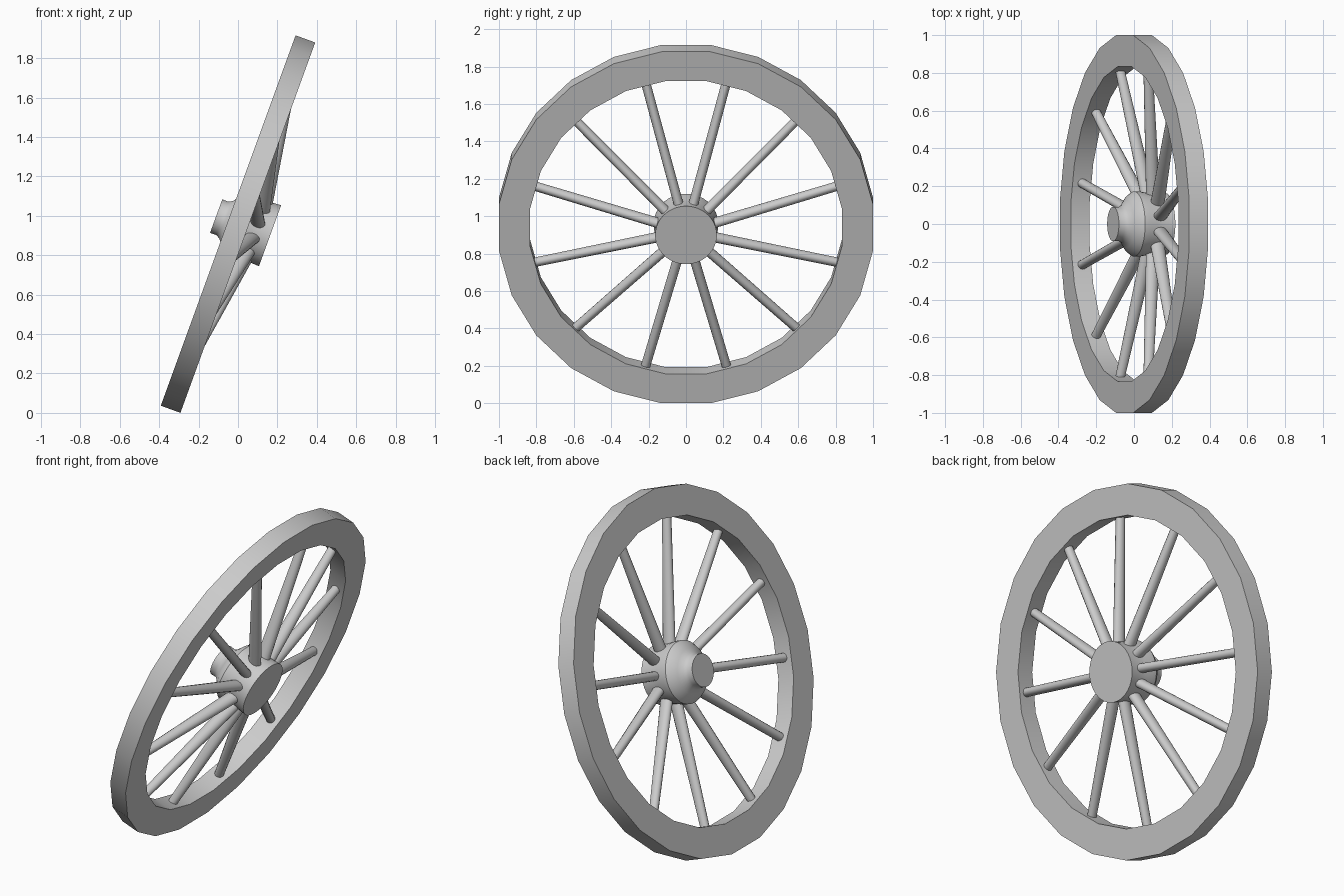
import bpy, bmesh, math
from mathutils import Matrix, Vector

cube = bpy.data.objects.get("Cube")
if cube:
    bpy.data.objects.remove(cube, do_unlink=True)

TILT = math.radians(20)
FRAME = Matrix.Translation((0, 0, 0.958)) @ Matrix.Rotation(TILT, 4, 'Y')
SPOKES = 12

grey = bpy.data.materials.new("plain_grey")
grey.use_nodes = True
grey.diffuse_color = (0.6, 0.6, 0.6, 1)
grey.node_tree.nodes["Principled BSDF"].inputs["Base Color"].default_value = (0.6, 0.6, 0.6, 1)


def finish(name, bm):
    """Turn a bmesh built around the local x axle into a tilted, shaded object."""
    bmesh.ops.recalc_face_normals(bm, faces=bm.faces)
    mesh = bpy.data.meshes.new(name)
    bm.to_mesh(mesh)
    bm.free()
    mesh.materials.append(grey)
    obj = bpy.data.objects.new(name, mesh)
    bpy.context.collection.objects.link(obj)
    obj.matrix_world = FRAME
    bpy.ops.object.select_all(action='DESELECT')
    obj.select_set(True)
    bpy.context.view_layer.objects.active = obj
    bpy.ops.object.shade_smooth_by_angle(angle=math.radians(32))
    return obj


def loft(bm, rings, closed=False):
    """Skin vertex rings; cap the ends unless the rings form a loop."""
    rings = [[bm.verts.new(p) for p in ring] for ring in rings]
    n = len(rings[0])
    pairs = list(zip(rings, rings[1:]))
    if closed:
        pairs.append((rings[-1], rings[0]))
    else:
        bm.faces.new(rings[0])
        bm.faces.new(rings[-1])
    for a, b in pairs:
        for i in range(n):
            j = (i + 1) % n
            bm.faces.new((a[i], a[j], b[j], b[i]))


def lathe(name, profile, sides, closed=False):
    """Revolve (axial, radius) points around the axle, flat side up."""
    bm = bmesh.new()
    angles = [2 * math.pi * (i + 0.5) / sides for i in range(sides)]
    loft(bm, [[(x, r * math.sin(a), r * math.cos(a)) for a in angles]
              for x, r in profile], closed)
    return finish(name, bm)


# Rim: faceted square-section ring
half, outer, inner = 0.053, 1.0086, 0.84
lathe("rim", [(-half, inner), (half, inner), (half, outer), (-half, outer)], 24, closed=True)

# Hub: narrow nose, flared bulge, wide flat end
lathe("hub", [(-0.118, 0.091), (-0.085, 0.09), (-0.065, 0.101), (-0.045, 0.127),
              (-0.025, 0.155), (0, 0.173), (0.03, 0.172), (0.07, 0.165),
              (0.12, 0.162), (0.173, 0.165)], 40)

# Spokes: dished, oval at the hub and round at the rim
for k in range(SPOKES):
    turn = Matrix.Rotation(2 * math.pi * (k + 0.5) / SPOKES, 3, 'X')
    rings = []
    for x, z, wide, thick in ((0.1, 0.1, 0.04, 0.026), (0, 0.845, 0.025, 0.025)):
        ring = []
        for i in range(16):
            a = 2 * math.pi * i / 16
            ring.append(turn @ Vector((x + wide * math.cos(a), thick * math.sin(a), z)))
        rings.append(ring)
    bm = bmesh.new()
    loft(bm, rings)
    finish(f"spoke_{k + 1}", bm)
